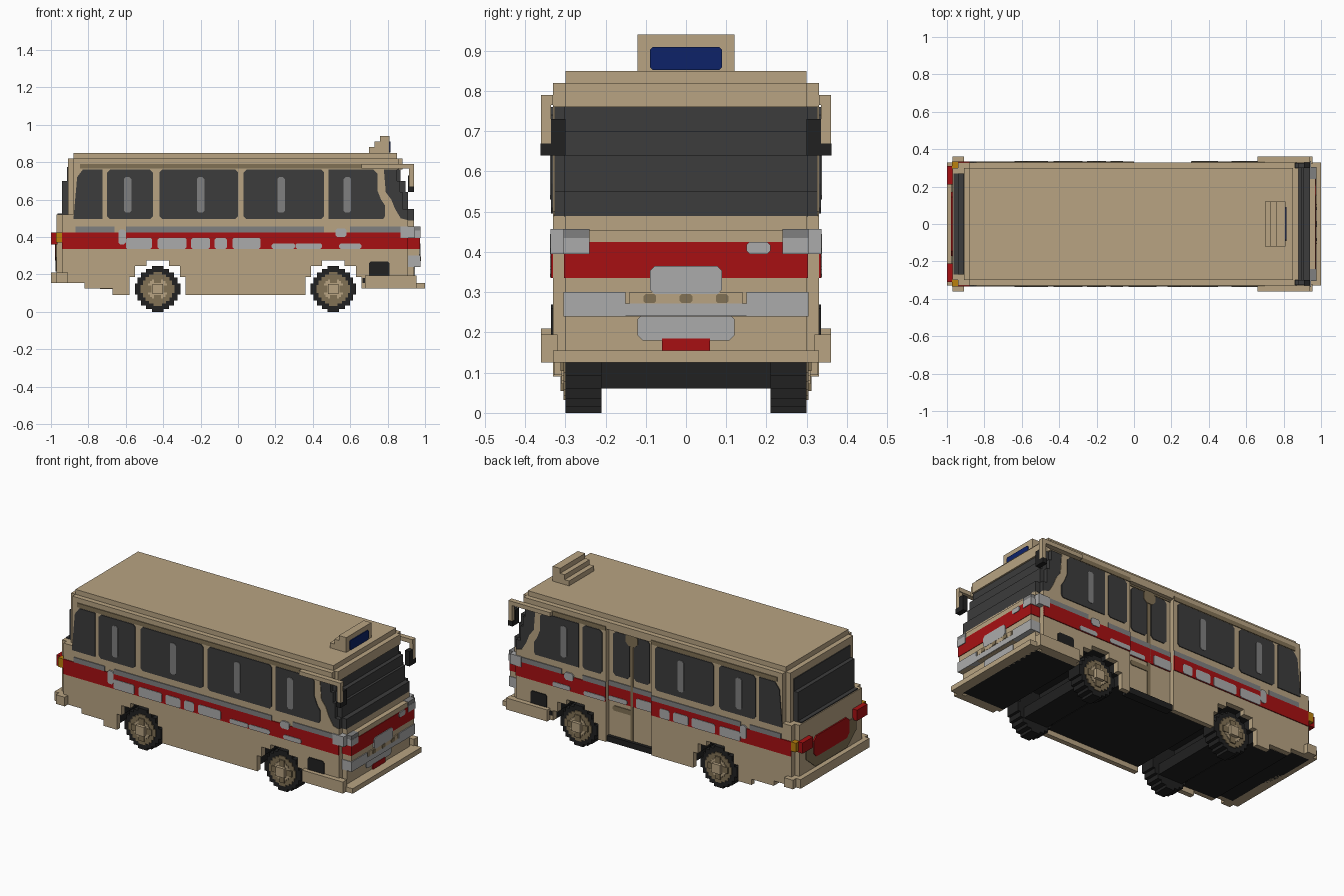
import bpy, bmesh

cube = bpy.data.objects.get("Cube")
if cube:
    bpy.data.objects.remove(cube, do_unlink=True)


def material(name, r, g, b):
    m = bpy.data.materials.new(name)
    m.use_nodes = True
    m.diffuse_color = (r, g, b, 1)
    m.node_tree.nodes["Principled BSDF"].inputs["Base Color"].default_value = (r, g, b, 1)
    return m


TAN = material("tan paint", .48, .37, .225)
GLASS = material("dark glass", .045, .045, .045)
BLACK = material("black rubber", .015, .015, .015)
RED = material("red paint", .39, .005, .006)
LIGHT = material("light grey", .41, .41, .41)
GREY = material("mid grey", .216, .216, .216)
BROWN = material("brown trim", .22, .165, .09)
BLUE = material("blue sign", .004, .016, .138)
ORANGE = material("orange lamp", .5, .22, .004)


def prism(name, pts, t0, t1, mat, axis="y"):
    """Extrude a flat outline along y (points are x,z) or x (points are y,z)."""
    bm = bmesh.new()
    rings = []
    for t in (t0, t1):
        rings.append([bm.verts.new((a, t, b) if axis == "y" else (t, a, b)) for a, b in pts])
    lo, hi = rings
    bm.faces.new(lo)
    bm.faces.new(hi[::-1])
    for i in range(len(pts)):
        j = (i + 1) % len(pts)
        bm.faces.new((lo[i], hi[i], hi[j], lo[j]))
    bmesh.ops.recalc_face_normals(bm, faces=bm.faces)
    me = bpy.data.meshes.new(name)
    bm.to_mesh(me)
    bm.free()
    me.materials.append(mat)
    ob = bpy.data.objects.new(name, me)
    bpy.context.scene.collection.objects.link(ob)
    return ob


def rect(a0, a1, b0, b1, c=0.0):
    if not c:
        return [(a0, b0), (a1, b0), (a1, b1), (a0, b1)]
    return [(a0 + c, b0), (a1 - c, b0), (a1, b0 + c), (a1, b1 - c),
            (a1 - c, b1), (a0 + c, b1), (a0, b1 - c), (a0, b0 + c)]


def box(name, x0, x1, y0, y1, z0, z1, mat):
    return prism(name, rect(x0, x1, z0, z1), y0, y1, mat)


def side_plate(name, s, pts, mat, t=.005):
    """Thin plate on one flank; plates inside the doorway sit on the recessed door."""
    xs = [p[0] for p in pts]
    base = .30 if s > 0 and min(xs) >= 0 and max(xs) <= .306 else .33
    prism(name, pts, s * (base - .002), s * (base + t), mat)


def end_plate(name, x, pts, mat, t=.005):
    d = 1 if x > 0 else -1
    prism(name, pts, x - d * .002, x + d * t, mat, "x")


def arch(cx, b0, b1):
    left = [(-.15, b0), (-.15, .185), (-.12, .185), (-.12, .245), (-.06, .245), (-.06, .275)]
    right = [(-x, z) for x, z in left[:0:-1]] + [(.15, b1)]
    return [(cx + x, z) for x, z in left + right]


WHEELS = (-.43, .51)

# Central body with wheel openings and dark underside
core = prism("body_core", [(-.97, .155), (-.82, .155), (-.82, .125)]
             + arch(WHEELS[0], .12, .12) + arch(WHEELS[1], .12, .125)
             + [(.94, .125), (.94, .49), (.84, .49), (.84, .76), (.88, .76), (.88, .82), (.85, .82),
                (.85, .85), (-.88, .85), (-.88, .82), (-.91, .82), (-.91, .52), (-.97, .52)],
             -.30, .30, TAN)
core.data.materials.append(BLACK)
for f in core.data.polygons:
    if abs(f.normal.y) < .5 and f.center.z < .28 and (f.normal.z < -.5 or abs(f.center.x) < .8):
        f.material_index = 1

# Windscreen stepping back towards the roof
prism("windscreen", [(.82, .487), (.94, .487), (.94, .55), (.91, .55), (.91, .64), (.895, .64),
                     (.895, .70), (.87, .70), (.87, .762), (.82, .762)], -.302, .302, GLASS)

for s in (-1, 1):
    # Outer side walls, the left one open at the doorway
    door = [(0, .09), (0, .775), (.306, .775), (.306, .09)] if s > 0 else []
    prism("side_wall", [(-.94, .155), (-.82, .155), (-.82, .125), (-.67, .125), (-.67, .09)]
          + arch(WHEELS[0], .09, .09) + door + arch(WHEELS[1], .09, .125)
          + [(.91, .125), (.91, .49), (.87, .50), (.84, .55), (.82, .60), (.79, .64), (.78, .76),
             (.86, .76), (.86, .82), (-.88, .82), (-.88, .52), (-.94, .52)],
          s * .30, s * .33, TAN)
    prism("corner_glass", [(.80, .49), (.91, .49), (.91, .55), (.88, .55), (.88, .64), (.865, .64),
                           (.865, .70), (.85, .70), (.85, .765), (.78, .765), (.78, .64)],
          s * .298, s * .327, GLASS)

    # Side windows and their pale streaks
    panes = [(-.70, -.455), (-.42, 0 if s < 0 else -.025)]
    panes += [(.03, .46)] if s < 0 else [(.03, .135), (.165, .275), (.33, .46)]
    for x0, x1 in panes:
        side_plate("side_window", s, rect(x0, x1, .495, .76, .015), GLASS)
    side_plate("rear_side_window", s, [(-.88, .495), (-.725, .495), (-.725, .76), (-.83, .76), (-.86, .72)], GLASS)
    side_plate("front_side_window", s, [(.485, .495), (.775, .495), (.785, .51), (.785, .57), (.765, .60),
                                        (.745, .65), (.745, .74), (.725, .76), (.485, .76)], GLASS)
    for x in [-.59, -.20, .585] + ([.23] if s < 0 else []):
        side_plate("window_streak", s, rect(x - .02, x + .02, .53, .72, .01), GREY, .008)
    for x0, x1 in [(-.845, 0), (0, .306), (.306, .70)]:
        side_plate("gutter", s, rect(x0, x1, .765, .79), BROWN)

    # Red band with grey details
    for x0, x1 in [(-.94, 0), (0, .306), (.306, .91)]:
        side_plate("red_band", s, rect(x0, x1, .335, .425), RED)
    for x0, x1 in [(-.87, -.66), (-.6, 0), (0, .306), (.306, .46), (.60, .88)]:
        side_plate("grey_trim", s, rect(x0, x1, .425, .455), GREY)
    for x0, x1, z in [(-.60, -.46, .395), (-.43, -.275, .395), (-.25, -.15, .395), (-.125, -.06, .395),
                      (0 if s > 0 else -.03, .12, .395), (.18, .305, .365), (.307, .45, .365), (.54, .66, .365)]:
        side_plate("band_block", s, rect(x0, x1, .337, z, .008), LIGHT, .008)
    side_plate("band_mark", s, rect(-.64, -.60, .36, .44, .01), LIGHT, .008)
    side_plate("band_mark", s, rect(.52, .58, .40, .445, .01), LIGHT, .008)
    side_plate("side_vent", s, rect(.70, .81, .185, .27, .01), BLACK)
    side_plate("side_notch", s, rect(.665, .69, .155, .18), BLACK)

    # Mirrors on arms
    box("mirror_arm", .66, .94, s * .33, s * .36, .765, .79, TAN)
    box("mirror_stem", .915, .94, s * .335, s * .36, .67, .79, TAN)
    box("mirror", .91, .94, s * .30, s * .362, .64, .67, BLACK)
    box("mirror_glass", .91, .94, s * .30, s * .335, .66, .73, BLACK)

    # Bumper ends and lamps
    box("front_bumper_end", .68, .955, s * .32, s * .36, .125, .195, TAN)
    box("rear_bumper_end", -.97, -.91, s * .32, s * .36, .155, .21, TAN)
    box("orange_lamp", -.972, -.938, s * .295, s * .335, .37, .425, ORANGE)
    box("tail_lamp", -1.0, -.965, s * .21, s * .31, .36, .425, RED)
    box("headlight", .90, .977, s * .24, s * .306, .395, .435, LIGHT)
    box("headlight_cap", .90, .975, s * .24, s * .305, .435, .457, GREY)
    box("corner_lamp", .87, .945, s * .29, s * .337, .395, .457, LIGHT)
    box("lower_lamp", .91, .975, s * .15, s * .304, .24, .30, LIGHT)

# Door leaf details and step
side_plate("door_divider", 1, rect(.142, .16, .12, .775), BROWN)
side_plate("door_latch", 1, rect(.11, .19, .70, .775, .02), BROWN, .008)
side_plate("door_grip", 1, rect(.142, .28, .28, .31, .01), BROWN)
box("door_step", 0, .306, .27, .32, .09, .125, BLACK)

# Front panel
box("front_panel", .93, .97, -.30, .30, .24, .455, TAN)
box("front_red_band", .90, .973, -.303, .303, .335, .425, RED)
end_plate("front_badge", .97, rect(-.09, .09, .295, .365, .012), LIGHT, .007)
end_plate("front_small_badge", .97, rect(.15, .21, .395, .425, .008), LIGHT, .007)
end_plate("grille_bar", .97, rect(-.30, .30, .241, .272), LIGHT)
end_plate("grille_top_tan", .97, rect(-.14, .14, .272, .30), TAN, .006)
end_plate("grille", .94, rect(-.12, .12, .18, .245, .012), LIGHT)
for y in (-.09, 0, .09):
    end_plate("grille_stud", .97, rect(y - .016, y + .016, .273, .295, .005), BROWN, .009)
end_plate("number_plate", .94, rect(-.06, .06, .155, .185), RED, .008)
box("front_bumper", .93, 1.0, -.33, .33, .125, .155, TAN)

# Rear panel and rear window
box("rear_bumper", -1.0, -.94, -.33, .33, .155, .21, TAN)
box("rear_window_lower", -.94, -.90, -.27, .27, .51, .70, GLASS)
box("rear_window_upper", -.915, -.90, -.27, .27, .70, .775, GLASS)
box("rear_ledge", -.965, -.90, -.27, .27, .51, .526, GLASS)
end_plate("rear_brown_panel", -.97, [(-.15, .215), (.15, .215), (.24, .29), (.24, .37), (-.24, .37), (-.24, .29)],
          BROWN)
end_plate("rear_red_panel", -.97, rect(-.17, .17, .275, .40, .025), RED, .008)

# Roof sign, stepped at the back
for i in range(3):
    z = .85 + .03 * i
    box("roof_sign", .70 + .03 * i, .81, -.12, .12, z - .005, z + .03, TAN)
end_plate("roof_sign_face", .81, rect(-.09, .09, .852, .91, .008), BLUE)


# Blocky wheels with hubs and axles
def stepped_disc(cx, r):
    q = [(1, .25), (.87, .25), (.87, .5), (.72, .5), (.72, .72), (.5, .72), (.5, .87), (.25, .87), (.25, 1)]
    pts = q + [(-x, z) for x, z in q[::-1]]
    pts += [(-x, -z) for x, z in q] + [(x, -z) for x, z in q[::-1]]
    return [(cx + r * x, .122 + r * z) for x, z in pts]


for cx in WHEELS:
    box("axle", cx - .08, cx + .08, -.22, .22, .06, .125, BLACK)
    for s in (-1, 1):
        prism("tyre", stepped_disc(cx, .122), s * .21, s * .30, BLACK)
        prism("hub", stepped_disc(cx, .09), s * .29, s * .305, BROWN)
        prism("hub_ring", stepped_disc(cx, .058), s * .29, s * .309, TAN)
        for dx, dz in ((.05, 0), (-.05, 0), (0, .05), (0, -.05)):
            box("hub_slot", cx + dx - .018, cx + dx + .018, s * .30, s * .312,
                .104 + dz, .14 + dz, BROWN)
        box("hub_cap", cx - .028, cx + .028, s * .30, s * .328, .094, .15, TAN)
